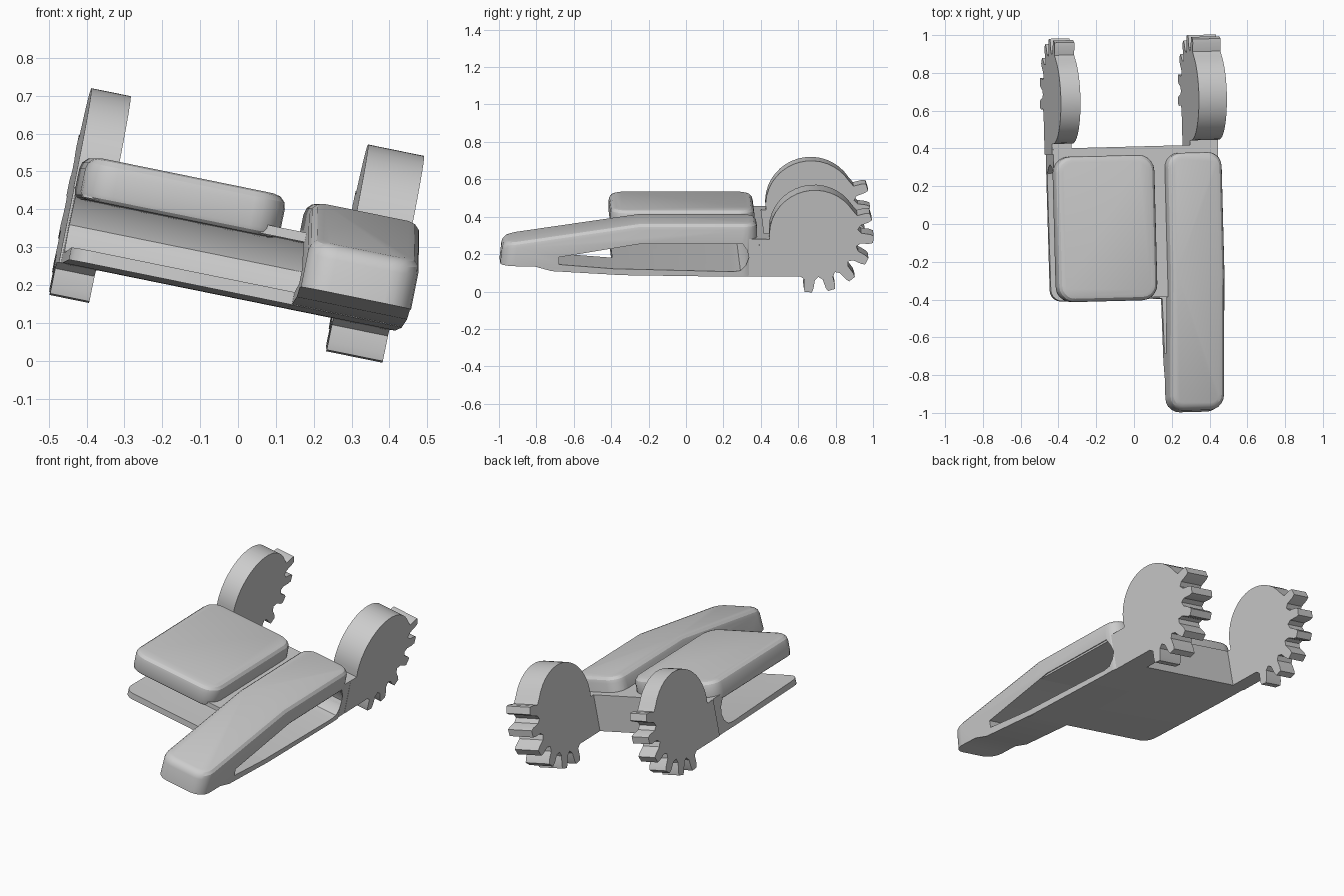
import bpy, bmesh, math
from mathutils import Matrix

if "Cube" in bpy.data.objects:
    bpy.data.objects.remove(bpy.data.objects["Cube"])

# The whole part lies rolled about y and slightly yawed
POSE = (Matrix.Translation((0, 0, 0.25)) @ Matrix.Rotation(math.radians(1.5), 4, 'Z')
        @ Matrix.Rotation(math.radians(11.5), 4, 'Y'))


def prism(name, profile, x0, x1, plan=None, plan_r=0.0, top_r=0.0, low_r=0.0):
    """Extrude a (y, z) profile along x; round chosen upright corners, then rims."""
    bm = bmesh.new()
    face = bm.faces.new([bm.verts.new((x0, y, z)) for y, z in profile])
    ext = bmesh.ops.extrude_face_region(bm, geom=[face])
    moved = [g for g in ext['geom'] if isinstance(g, bmesh.types.BMVert)]
    bmesh.ops.translate(bm, verts=moved, vec=(x1 - x0, 0, 0))
    bmesh.ops.recalc_face_normals(bm, faces=bm.faces)

    if plan_r:
        def upright(e):
            a, b = e.verts[0].co, e.verts[1].co
            mid = (a + b) / 2
            return abs((a - b).z) > 3 * abs((a - b).y) + abs((a - b).x) and plan(mid)
        bmesh.ops.bevel(bm, geom=[e for e in bm.edges if upright(e)], offset=plan_r,
                        segments=5, profile=0.5, affect='EDGES', clamp_overlap=True)

    for sign, radius in ((1, top_r), (-1, low_r)):
        if radius:
            bm.normal_update()
            rim = [e for e in bm.edges if len(e.link_faces) == 2
                   and max(sign * f.normal.z for f in e.link_faces) > 0.7
                   and min(sign * f.normal.z for f in e.link_faces) < 0.5]
            bmesh.ops.bevel(bm, geom=rim, offset=radius, segments=3, profile=0.5,
                            affect='EDGES', clamp_overlap=True)
    mesh = bpy.data.meshes.new(name)
    bm.to_mesh(mesh)
    bm.free()
    obj = bpy.data.objects.new(name, mesh)
    bpy.context.collection.objects.link(obj)
    obj.matrix_world = POSE
    return obj


def activate(obj):
    bpy.ops.object.select_all(action='DESELECT')
    obj.select_set(True)
    bpy.context.view_layer.objects.active = obj


def cut(obj, profile):
    """Cut a slot right through along x."""
    cutter = prism('slot_cutter', profile, -0.7, 0.7)
    cutter.hide_render = True
    mod = obj.modifiers.new('slot', 'BOOLEAN')
    mod.operation, mod.solver, mod.object = 'DIFFERENCE', 'EXACT', cutter
    activate(obj)
    bpy.ops.object.modifier_apply(modifier=mod.name)
    bpy.data.objects.remove(cutter)


# Rounded rear end shared by both slots
slot_end = [(0.24, -0.056), (0.28, -0.05), (0.31, -0.02), (0.325, 0.02), (0.315, 0.06)]

# Base plate, back wall and upper web, with a slot open to the front
body = prism('base_frame', [(-0.4, -0.074), (0.2, -0.083), (0.41, -0.083), (0.41, 0.12), (-0.39, 0.12)],
             -0.45, 0.44, plan=lambda m: m.y < 0 and m.x < 0, plan_r=0.06)
cut(body, [(-0.6, -0.04), (-0.4, -0.04)] + slot_end + [(0.29, 0.095), (-0.6, 0.095)])

# Long arm with a sloping front and a closed slot
arm = prism('long_arm',
            [(-1.003, -0.025), (-0.82, -0.028), (-0.73, -0.053), (-0.35, -0.075), (0.2, -0.083),
             (0.37, -0.083), (0.37, 0.205), (-0.26, 0.205), (-0.99, 0.097)],
            0.15, 0.447, plan=lambda m: True, plan_r=0.075, top_r=0.035)
cut(arm, [(-0.69, -0.017), (-0.4, -0.04)] + slot_end + [(0.29, 0.105), (-0.2, 0.105), (-0.69, 0.023)])

# Wide short pad
pad = prism('short_pad', [(-0.405, 0.09), (0.365, 0.09), (0.365, 0.205), (-0.405, 0.205)],
            -0.455, 0.083, plan=lambda m: True, plan_r=0.085, top_r=0.035, low_r=0.02)


# Toothed sectors: smooth round above, six teeth at the back and below
def sector_profile():
    cy, cz, r, tip = 0.676, 0.145, 0.242, 0.316

    def at(deg, rad):
        a = math.radians(deg)
        return (cy + rad * math.cos(a), cz + rad * math.sin(a))

    pts = [at(d, r) for d in range(186, 27, -9)]
    for k in range(6):
        c = 18 - 22.8 * k
        pts += [at(c + 6.5, r + 0.008), at(c + 5, tip - 0.02), at(c + 3.5, tip),
                at(c - 3.5, tip), at(c - 5, tip - 0.02), at(c - 6.5, r + 0.008)]
        if k < 5:
            pts.append(at(c - 11.4, r - 0.01))
    return pts + [(0.60, -0.083), (0.38, -0.083), (0.38, 0.12)]


gears = [prism('left_toothed_sector', sector_profile(), -0.456, -0.35),
         prism('right_toothed_sector', sector_profile(), 0.29, 0.441)]

for obj in [body, arm, pad] + gears:
    activate(obj)
    bpy.ops.object.shade_smooth_by_angle(angle=math.radians(25))
